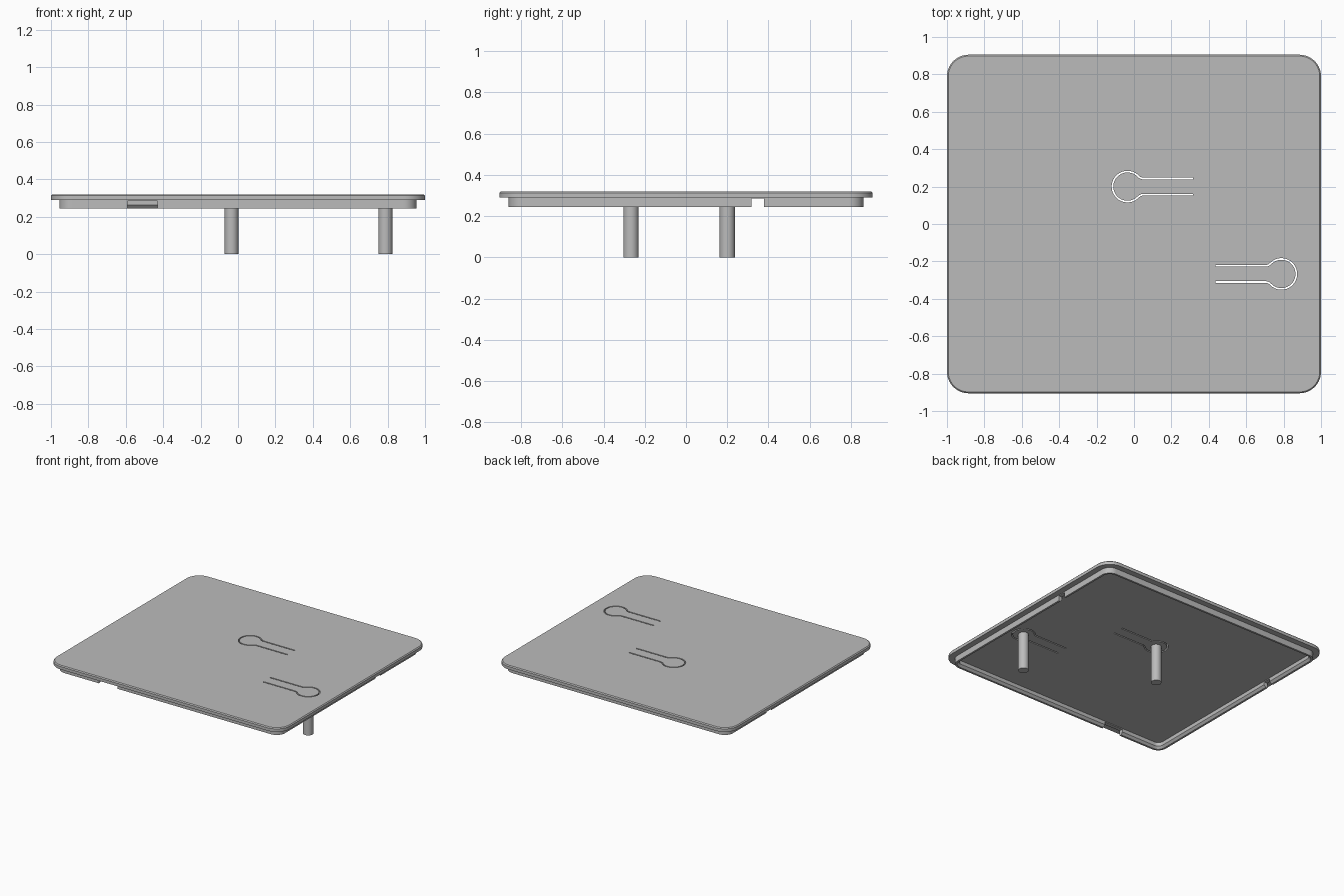
import bpy
import bmesh
from math import sin, cos, pi, sqrt, atan2
from mathutils import Vector

if "Cube" in bpy.data.objects:
    bpy.data.objects.remove(bpy.data.objects["Cube"], do_unlink=True)

grey = bpy.data.materials.new("plain grey")
grey.use_nodes = True
grey.diffuse_color = (0.5, 0.5, 0.5, 1)
grey.node_tree.nodes["Principled BSDF"].inputs["Base Color"].default_value = (0.5, 0.5, 0.5, 1)

HALF_X, HALF_Y, CORNER = 1.0, 0.905, 0.115
TOP, LEDGE, LIP = 0.32, 0.29, 0.245


def finish(bm, name):
    bmesh.ops.recalc_face_normals(bm, faces=bm.faces)
    mesh = bpy.data.meshes.new(name)
    bm.to_mesh(mesh)
    bm.free()
    mesh.materials.append(grey)
    ob = bpy.data.objects.new(name, mesh)
    bpy.context.collection.objects.link(ob)
    return ob


def loft(loops, name):
    """Closed solid through a stack of equal-length point loops."""
    bm = bmesh.new()
    rings = [[bm.verts.new(p) for p in loop] for loop in loops]
    for a, b in zip(rings, rings[1:]):
        for i in range(len(a)):
            j = (i + 1) % len(a)
            bm.faces.new((a[i], a[j], b[j], b[i]))
    bm.faces.new(rings[0])
    bm.faces.new(rings[-1])
    return finish(bm, name)


def rounded_rect(inset, z, steps=10):
    r = CORNER - inset
    pts = []
    for k, (sx, sy) in enumerate([(1, 1), (-1, 1), (-1, -1), (1, -1)]):
        for s in range(steps + 1):
            a = (k + s / steps) * pi / 2
            pts.append((sx * (HALF_X - CORNER) + r * cos(a),
                        sy * (HALF_Y - CORNER) + r * sin(a), z))
    return pts


def box(name, x0, x1, y0, y1, z0, z1):
    return loft([[(x0, y0, z), (x1, y0, z), (x1, y1, z), (x0, y1, z)]
                 for z in (z0, z1)], name)


def keyhole_cutter(name, cx, cy, side, reach):
    """Thin slot around a round pad and along both edges of its spring arm."""
    r, arm, fillet, half = 0.08, 0.043, 0.04, 0.0045
    fx = sqrt((r + fillet) ** 2 - (arm + fillet) ** 2)
    neck = atan2(arm + fillet, fx)
    path = [Vector((reach, arm))]
    for i in range(9):
        a = -pi / 2 + (neck - pi / 2) * i / 8
        path.append(Vector((fx + fillet * cos(a), arm + fillet + fillet * sin(a))))
    for i in range(1, 20):
        a = neck + (pi - neck) * i / 19
        path.append(Vector((r * cos(a), r * sin(a))))
    path += [Vector((p.x, -p.y)) for p in reversed(path[:-1])]
    left, right = [], []
    for i, p in enumerate(path):
        d = (path[min(i + 1, len(path) - 1)] - path[max(i - 1, 0)]).normalized()
        n = Vector((-d.y, d.x)) * half
        left.append(p + n)
        right.append(p - n)
    bm = bmesh.new()
    # Each cross-section is a four-corner ring swept along the path
    rings = [[bm.verts.new((cx + side * q.x, cy + q.y, z))
              for q, z in ((a, 0.27), (b, 0.27), (b, 0.35), (a, 0.35))]
             for a, b in zip(left, right)]
    for a, b in zip(rings, rings[1:]):
        for i in range(4):
            j = (i + 1) % 4
            bm.faces.new((a[i], a[j], b[j], b[i]))
    bm.faces.new(rings[0])
    bm.faces.new(rings[-1])
    return finish(bm, name)


def smooth(ob):
    bpy.ops.object.select_all(action='DESELECT')
    ob.select_set(True)
    bpy.context.view_layer.objects.active = ob
    bpy.ops.object.shade_smooth_by_angle(angle=0.5)


# Lid: top plate, stepped ledge and hollow lip with a chamfered inner edge
profile = [(0.007, TOP), (0, TOP - 0.007), (0, LEDGE), (0.045, LEDGE),
           (0.045, LIP), (0.06, LIP), (0.075, 0.262), (0.075, LEDGE)]
lid = loft([rounded_rect(i, z) for i, z in profile], "lid")

# Pads: centre x, centre y, arm direction, arm reach
pads = [(-0.035, 0.2, 1, 0.35), (0.788, -0.267, -1, 0.353)]
cutters = [keyhole_cutter("slot_cutter", *p) for p in pads]

# Notches through the front and side lips
cutters.append(box("front_notch", -0.59, -0.43, -0.88, -0.81, 0.2, 0.284))
for s in (-1, 1):
    x0, x1 = sorted((s * 0.9, s * 0.98))
    cutters.append(box("side_notch", x0, x1, 0.317, 0.378, 0.2, 0.284))

for c in cutters:
    c.hide_render = True
    mod = lid.modifiers.new("cut", 'BOOLEAN')
    mod.operation = 'DIFFERENCE'
    mod.solver = 'EXACT'
    mod.object = c
bpy.context.view_layer.update()
cut_mesh = bpy.data.meshes.new_from_object(
    lid.evaluated_get(bpy.context.evaluated_depsgraph_get()))
lid.modifiers.clear()
lid.data = cut_mesh
for c in cutters:
    bpy.data.objects.remove(c, do_unlink=True)
smooth(lid)

# Button pegs under each pad
for name, (cx, cy, _, _) in zip(("middle_peg", "corner_peg"), pads):
    peg = loft([[(cx + 0.037 * cos(k * pi / 16), cy + 0.037 * sin(k * pi / 16), z)
                 for k in range(32)] for z in (0, LEDGE + 0.005)], name)
    smooth(peg)
